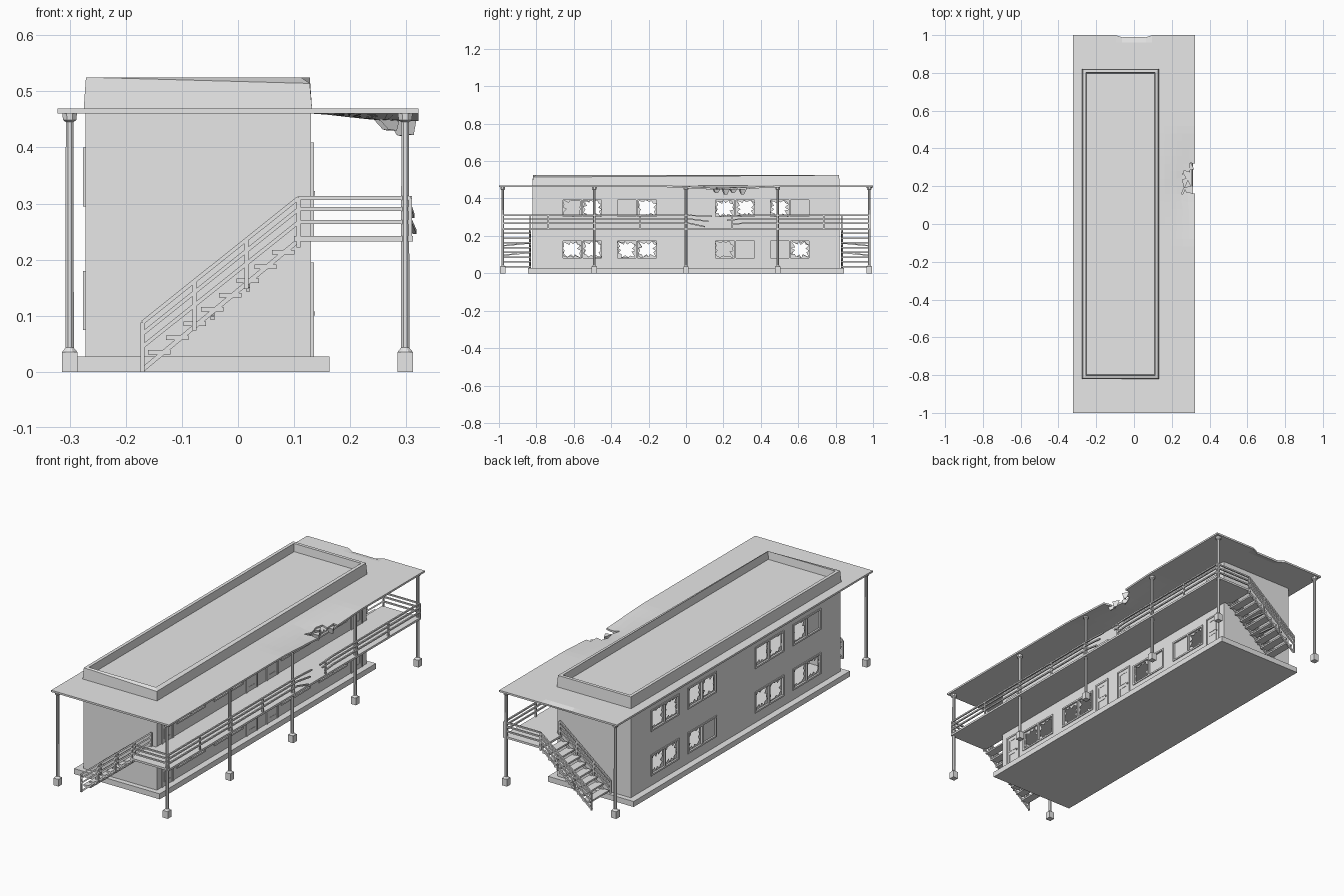
import bpy, bmesh, math, random
from mathutils import Vector, Matrix

random.seed(4)
if "Cube" in bpy.data.objects:
    bpy.data.objects.remove(bpy.data.objects["Cube"])

concrete = bpy.data.materials.new("plain grey")
concrete.use_nodes = True
concrete.diffuse_color = (0.8, 0.8, 0.8, 1)
concrete.node_tree.nodes["Principled BSDF"].inputs["Base Color"].default_value = (0.8, 0.8, 0.8, 1)


def finish(bm, name, thickness=0, offset=0):
    bmesh.ops.recalc_face_normals(bm, faces=bm.faces)
    mesh = bpy.data.meshes.new(name)
    bm.to_mesh(mesh)
    bm.free()
    mesh.materials.append(concrete)
    ob = bpy.data.objects.new(name, mesh)
    bpy.context.collection.objects.link(ob)
    if thickness:
        mod = ob.modifiers.new("thickness", 'SOLIDIFY')
        mod.thickness, mod.offset = thickness, offset
    return ob


def box(bm, x0, x1, y0, y1, z0, z1):
    size = Matrix.Diagonal((x1 - x0, y1 - y0, z1 - z0, 1))
    centre = Matrix.Translation(((x0 + x1) / 2, (y0 + y1) / 2, (z0 + z1) / 2))
    bmesh.ops.create_cube(bm, size=1, matrix=centre @ size)


def beam(bm, a, b, w=0.007):
    a, b = Vector(a), Vector(b)
    d = b - a
    side = Vector((0, 0, 1)).cross(d)
    side = side.normalized() if side.length > 1e-5 else Vector((1, 0, 0))
    up = d.normalized().cross(side)
    rot = Matrix((side, up, d.normalized())).transposed().to_4x4()
    bmesh.ops.create_cube(bm, size=1, matrix=Matrix.Translation((a + b) / 2) @ rot
                          @ Matrix.Diagonal((w, w, d.length, 1)))


def loft(bm, rings):
    loops = [[bm.verts.new(p) for p in ring] for ring in rings]
    n = len(loops[0])
    for lo, hi in zip(loops, loops[1:]):
        for i in range(n):
            bm.faces.new((lo[i], lo[(i + 1) % n], hi[(i + 1) % n], hi[i]))
    return loops


# Foundation, end walls and inner floor
for name, dims in (("foundation", (-0.305, 0.163, -0.845, 0.845, 0, 0.027)),
                   ("front_wall", (-0.272, 0.13, -0.82, -0.808, 0.027, 0.465)),
                   ("back_wall", (-0.272, 0.13, 0.808, 0.82, 0.027, 0.465)),
                   ("inner_floor", (-0.262, 0.12, -0.81, 0.81, 0.23, 0.24))):
    bm = bmesh.new()
    box(bm, *dims)
    finish(bm, name)

# Long walls with window openings
window_y = [(-0.665, -0.445), (-0.375, -0.15), (0.15, 0.375), (0.445, 0.665)]
window_z = [(0.075, 0.18), (0.295, 0.4)]
ys = [-0.82] + [y for pair in window_y for y in pair] + [0.82]
zs = [0.027] + [z for pair in window_z for z in pair] + [0.465]
for name, x in (("right_wall", -0.266), ("left_wall", 0.124)):
    bm = bmesh.new()
    for i in range(len(ys) - 1):
        for j in range(len(zs) - 1):
            if i % 2 and j % 2:
                continue
            corners = ((ys[i], zs[j]), (ys[i + 1], zs[j]), (ys[i + 1], zs[j + 1]), (ys[i], zs[j + 1]))
            bm.faces.new([bm.verts.new((x, y, z)) for y, z in corners])
    bmesh.ops.remove_doubles(bm, verts=bm.verts, dist=0.0001)
    finish(bm, name, 0.012)


# Window frames and jagged broken panes
def frame(bm, x0, x1, y0, y1, z0, z1, w, sill=True):
    box(bm, x0, x1, y0, y0 + w, z0, z1)
    box(bm, x0, x1, y1 - w, y1, z0, z1)
    box(bm, x0, x1, y0 + w, y1 - w, z1 - w, z1)
    if sill:
        box(bm, x0, x1, y0 + w, y1 - w, z0, z0 + w)


def broken_pane(bm, x, y0, y1, z0, z1):
    cy, cz, hy, hz = (y0 + y1) / 2, (z0 + z1) / 2, (y1 - y0) / 2, (z1 - z0) / 2
    outer, inner = [], []
    for k in range(20):
        a = math.tau * k / 20 + math.pi / 4
        c, s = math.cos(a), math.sin(a)
        m = max(abs(c), abs(s))
        r = random.uniform(0.82, 0.97) if k % 2 else random.uniform(0.5, 0.85)
        outer.append((x, cy + hy * c / m, cz + hz * s / m))
        inner.append((x, cy + hy * c / m * r, cz + hz * s / m * r))
    loft(bm, (outer, inner))


intact = {(1, 1, 1, 0), (1, 0, 2, 1), (1, 0, 3, 0), (1, 1, 3, 1), (-1, 0, 2, 0), (-1, 1, 0, 0)}
for side, name in ((-1, "right"), (1, "left")):
    frames, panes = bmesh.new(), bmesh.new()
    wall = 0.13 if side > 0 else -0.272
    x0, x1 = sorted((wall - side * 0.013, wall + side * 0.004))
    glass = wall - side * 0.006
    for floor, (z0, z1) in enumerate(window_z):
        for n, (y0, y1) in enumerate(window_y):
            mid = (y0 + y1) / 2
            frame(frames, x0, x1, y0, y1, z0, z1, 0.008)
            box(frames, x0, x1, mid - 0.004, mid + 0.004, z0, z1)
            for half, (a, b) in enumerate(((y0, mid), (mid, y1))):
                if (side, floor, n, half) in intact:
                    box(panes, glass - 0.001, glass + 0.001, a, b, z0, z1)
                else:
                    broken_pane(panes, glass, a + 0.004, b - 0.004, z0 + 0.006, z1 - 0.006)
    finish(frames, name + "_window_frames")
    finish(panes, name + "_broken_glass", 0.002)

# Doors along the walkway side
bm = bmesh.new()
for y in (-0.74, -0.08, 0.08, 0.74):
    for z in (0.027, 0.241):
        frame(bm, 0.128, 0.135, y - 0.045, y + 0.045, z, z + 0.168, 0.008, False)
        box(bm, 0.128, 0.132, y - 0.037, y + 0.037, z, z + 0.16)
        for low, high in ((0.02, 0.07), (0.085, 0.145)):
            frame(bm, 0.13, 0.1335, y - 0.027, y + 0.027, z + low, z + high, 0.004)
        box(bm, 0.13, 0.137, y + 0.029, y + 0.034, z + 0.073, z + 0.081)
finish(bm, "doors")

# Roof slab with a sagging, broken edge
bm = bmesh.new()
bmesh.ops.create_grid(bm, x_segments=20, y_segments=50, size=1,
                      matrix=Matrix.Diagonal((0.322, 1, 1, 1)))
hole = [f for f in bm.faces if f.calc_center_median().x > 0.25 and
        abs(f.calc_center_median().y - 0.23) < 0.30 * (f.calc_center_median().x - 0.25) + 0.055]
bmesh.ops.delete(bm, geom=hole, context='FACES')
for v in bm.verts:
    x, y = v.co.x, v.co.y
    dip = max(0, 1 - abs(y - 0.2) / 0.3) * min(1, max(0, (x - 0.14) / 0.14))
    if dip > 0.6 and x < 0.32:
        v.co += Vector((random.uniform(-1, 1), random.uniform(-1, 1), 0)) * 0.008
    v.co.z = 0.465 - 0.016 * dip
    if y > 0.99 and abs(x) < 0.08:
        v.co.y -= 0.012
        v.co.z -= 0.006
finish(bm, "roof_slab", 0.009)

# Loose pieces hanging from the roof break
bm = bmesh.new()
for x, y, drop in ((0.27, 0.16, 0.02), (0.285, 0.21, 0.03), (0.26, 0.25, 0.02), (0.3, 0.3, 0.028)):
    top = [(x - 0.02, y - 0.02, 0.452), (x + 0.018, y - 0.01, 0.45), (x, y + 0.025, 0.45)]
    low = [(px * 0.4 + (x + 0.01) * 0.6, py * 0.4 + y * 0.6, pz - drop) for px, py, pz in top]
    loops = loft(bm, (top, low))
    bm.faces.new(loops[0])
    bm.faces.new(loops[1])
finish(bm, "hanging_rubble")


# Parapet tray above the roof
def rect(inset, z):
    x0, x1, y = -0.275 + inset, 0.132 - inset, 0.822 - inset
    return [(x0, -y, z), (x1, -y, z), (x1, y, z), (x0, y, z)]


bm = bmesh.new()
loops = loft(bm, (rect(0, 0.468), rect(0.004, 0.525), rect(0.02, 0.525), rect(0.024, 0.487)))
bm.faces.new(loops[-1])
loops[1][1].co.z = 0.514
finish(bm, "parapet")

# Columns with square feet and small capitals
bm = bmesh.new()
spots = [(0.298, k * 0.49) for k in range(-2, 3)] + [(-0.3, -0.98), (-0.3, 0.98)]
for x, y in spots:
    box(bm, x - 0.014, x + 0.014, y - 0.014, y + 0.014, 0, 0.035)
    rings = []
    for r, z in ((0.015, 0.035), (0.008, 0.043), (0.0075, 0.445), (0.013, 0.449), (0.014, 0.461)):
        rings.append([(x + r * math.cos(math.tau * (k + 0.5) / 8),
                       y + r * math.sin(math.tau * (k + 0.5) / 8), z) for k in range(8)])
    loft(bm, rings)
finish(bm, "columns")

# Upper walkway and its end landings
bm = bmesh.new()
box(bm, 0.13, 0.312, -0.985, 0.985, 0.232, 0.242)
for s in (-1, 1):
    y0, y1 = sorted((s * 0.825, s * 0.985))
    box(bm, 0.1, 0.13, y0, y1, 0.232, 0.242)
finish(bm, "walkway")

# Walkway railing, snapped near the middle
bm = bmesh.new()
heights = (0.31, 0.29, 0.267)
for k, z in enumerate(heights):
    beam(bm, (0.307, -0.982, z), (0.307, 0.02, z))
    beam(bm, (0.307, 0.02, z), (0.307 + 0.004 * k, 0.14 - 0.02 * k, z - 0.012 * (k + 1) / 2))
    beam(bm, (0.307, 0.2 + 0.02 * k, z - 0.006), (0.307, 0.3, z))
    beam(bm, (0.307, 0.3, z), (0.307, 0.982, z))
    for s in (-1, 1):
        beam(bm, (0.108, s * 0.982, z), (0.307, s * 0.982, z))
for k in range(-4, 5):
    beam(bm, (0.307, k * 0.2455, 0.24), (0.307, k * 0.2455, 0.31))
finish(bm, "walkway_railing")

# Stairs at both ends
for s, name in ((-1, "front"), (1, "back")):
    bm = bmesh.new()
    for k in range(8):
        x, z = -0.14 + k * 0.0315, 0.035 + k * 0.0254
        tilt = 0.015 if k in (3, 5) else 0
        beam(bm, (x, s * 0.83, z), (x, s * 0.98, z - tilt), 0.007)
        box(bm, x - 0.02, x + 0.02, *sorted((s * 0.83, s * 0.98)), z - 0.004, z + 0.004)
    for y in (0.835, 0.978):
        beam(bm, (-0.17, s * y, 0.004), (0.11, s * y, 0.236), 0.008)
    finish(bm, name + "_stairs")
    bm = bmesh.new()
    for y in (0.832, 0.982):
        for z in heights:
            beam(bm, (-0.17, s * y, z - 0.222), (0.108, s * y, z))
        for k in range(4):
            x, z = -0.17 + k * 0.0927, k * 0.074
            beam(bm, (x, s * y, z), (x, s * y, z + 0.088))
    finish(bm, name + "_stair_railing")
